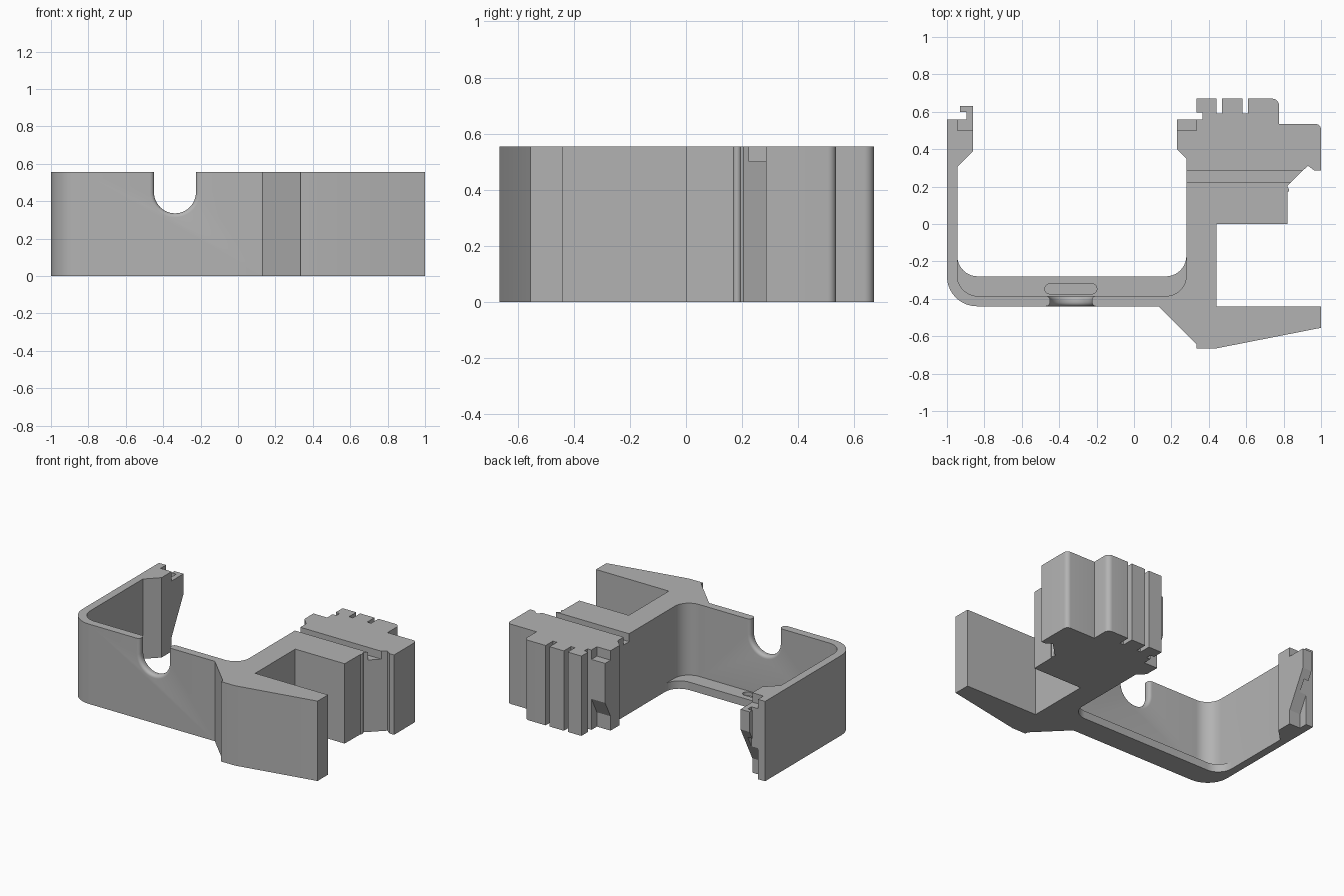
import bpy, bmesh, math

if "Cube" in bpy.data.objects:
    bpy.data.objects.remove(bpy.data.objects["Cube"])

H = 0.555
gray = bpy.data.materials.new("plain_gray")
gray.diffuse_color = (0.45, 0.45, 0.45, 1)
gray.use_nodes = True
gray.node_tree.nodes["Principled BSDF"].inputs["Base Color"].default_value = gray.diffuse_color


def arc(cx, cy, r, a0, a1, n=10):
    return [(cx + r * math.cos(math.radians(a0 + (a1 - a0) * i / n)),
             cy + r * math.sin(math.radians(a0 + (a1 - a0) * i / n))) for i in range(n + 1)]


def loft(name, rings):
    """Closed solid through rings of equal point count."""
    bm = bmesh.new()
    vs = [[bm.verts.new(p) for p in ring] for ring in rings]
    n = len(vs[0])
    bm.faces.new(vs[0])
    bm.faces.new(vs[-1])
    for a, b in zip(vs, vs[1:]):
        for i in range(n):
            bm.faces.new((a[i], a[(i + 1) % n], b[(i + 1) % n], b[i]))
    bmesh.ops.recalc_face_normals(bm, faces=bm.faces)
    me = bpy.data.meshes.new(name)
    bm.to_mesh(me)
    bm.free()
    me.materials.append(gray)
    ob = bpy.data.objects.new(name, me)
    bpy.context.collection.objects.link(ob)
    return ob


def plan(name, pts, z0, z1):
    return loft(name, [[(x, y, z) for x, y in pts] for z in (z0, z1)])


def side(name, pts, x0, x1):
    return loft(name, [[(x, y, z) for y, z in pts] for x in (x0, x1)])


def box(name, x0, x1, y0, y1, z0, z1):
    return plan(name, [(x0, y0), (x1, y0), (x1, y1), (x0, y1)], z0, z1)


def boolean(ob, tool, op):
    m = ob.modifiers.new("bool", 'BOOLEAN')
    m.operation, m.object, m.solver = op, tool, 'EXACT'
    bpy.context.view_layer.objects.active = ob
    bpy.ops.object.modifier_apply(modifier=m.name)
    bpy.data.objects.remove(tool, do_unlink=True)


# main clip outline, counter-clockwise from the left arm tip
outline = [(-1, 0.56)] + arc(-0.84, -0.28, 0.16, 180, 270)
# lower jaw
outline += [(0.13, -0.44), (0.335, -0.645), (0.335, -0.665), (0.44, -0.665),
            (1, -0.555), (1, -0.44), (0.44, -0.44)]
# upper jaw with small rounded bead and chamfered lip
outline += [(0.44, 0), (0.82, 0)] + arc(0.815, 0.182, 0.014, -60, 60, 6)
outline += [(0.82, 0.205), (0.93, 0.312), (0.965, 0.285), (1, 0.285)]
outline += arc(0.97, 0.505, 0.03, 0, 90, 6) + [(0.775, 0.535)]
outline += arc(0.74, 0.635, 0.035, 0, 90, 6)
# ribbed back edge
for x in (0.61, 0.47):
    outline += [(x, 0.67), (x, 0.59), (x - 0.03, 0.59), (x - 0.03, 0.67)]
outline += [(0.335, 0.67), (0.335, 0.595), (0.365, 0.595), (0.365, 0.56),
            (0.23, 0.56), (0.23, 0.40), (0.28, 0.35)]
# inside of the bracket
outline += arc(0.17, -0.275, 0.11, 0, -90) + arc(-0.835, -0.275, 0.11, 270, 180)
outline += [(-0.945, 0.305), (-0.86, 0.39), (-0.86, 0.50), (-0.945, 0.50), (-0.945, 0.56)]
body = plan("clip_body", outline, 0, H)

# inner ledge along the bottom of the front wall
ledge = arc(-0.835, -0.17, 0.11, 180, 270) + arc(0.17, -0.17, 0.11, 270, 360)
ledge += [(0.32, -0.17), (0.32, -0.41)] + arc(-0.84, -0.28, 0.13, 270, 180) + [(-0.97, -0.17)]
boolean(body, plan("ledge", ledge, 0, 0.055), 'UNION')

# U-shaped notch with rolled edges
rings = []
f, cx, cz = 0.022, -0.337, 0.447
stations = [(-0.46, f)]
stations += [(-0.44 + f * (1 - math.cos(t)), f * (1 - math.sin(t)))
             for t in [math.pi / 2 * i / 5 for i in range(6)]]
stations += [(-0.825 - y, d) for y, d in reversed(stations)]
for y, d in stations:
    u = arc(cx, cz, 0.112 + d, 180, 360, 24)
    u += [(cx + 0.112 + d, 0.7), (cx - 0.112 - d, 0.7)]
    rings.append([(x, y, z) for x, z in u])
boolean(body, loft("notch_cutter", rings), 'DIFFERENCE')

# pill-shaped groove in the ledge
pill = arc(-0.45, -0.347, 0.027, 90, 270, 8) + arc(-0.225, -0.347, 0.027, -90, 90, 8)
boolean(body, plan("pill_cutter", pill, 0.03, 0.1), 'DIFFERENCE')

# groove across the top of the right block
boolean(body, box("groove_cutter", 0.2, 1.1, 0.225, 0.285, 0.50, 0.7), 'DIFFERENCE')


def ramp(name, x0, x1):
    return side(name, [(0.50, 0.10), (0.635, 0.36), (0.7, 0.36), (0.7, -0.1), (0.50, -0.1)], x0, x1)


# latch pocket on the right block: open top, ramped underside
boolean(body, box("pocket_cutter", 0.2, 0.335, 0.50, 0.6, 0.49, 0.7), 'DIFFERENCE')
boolean(body, ramp("pocket_ramp_cutter", 0.2, 0.335), 'DIFFERENCE')

# latch hook on the left arm tip
hook = plan("latch_hook", [(-0.86, 0.49), (-0.86, 0.63), (-0.93, 0.63), (-0.93, 0.60),
                           (-0.895, 0.60), (-0.895, 0.56), (-0.955, 0.56), (-0.955, 0.49)], 0.08, 0.49)
boolean(hook, ramp("hook_ramp_cutter", -1.1, -0.8), 'DIFFERENCE')
boolean(body, hook, 'UNION')

# smooth the rounded edges only
bpy.ops.object.select_all(action='DESELECT')
body.select_set(True)
bpy.context.view_layer.objects.active = body
bpy.ops.object.shade_smooth_by_angle(angle=math.radians(25))
